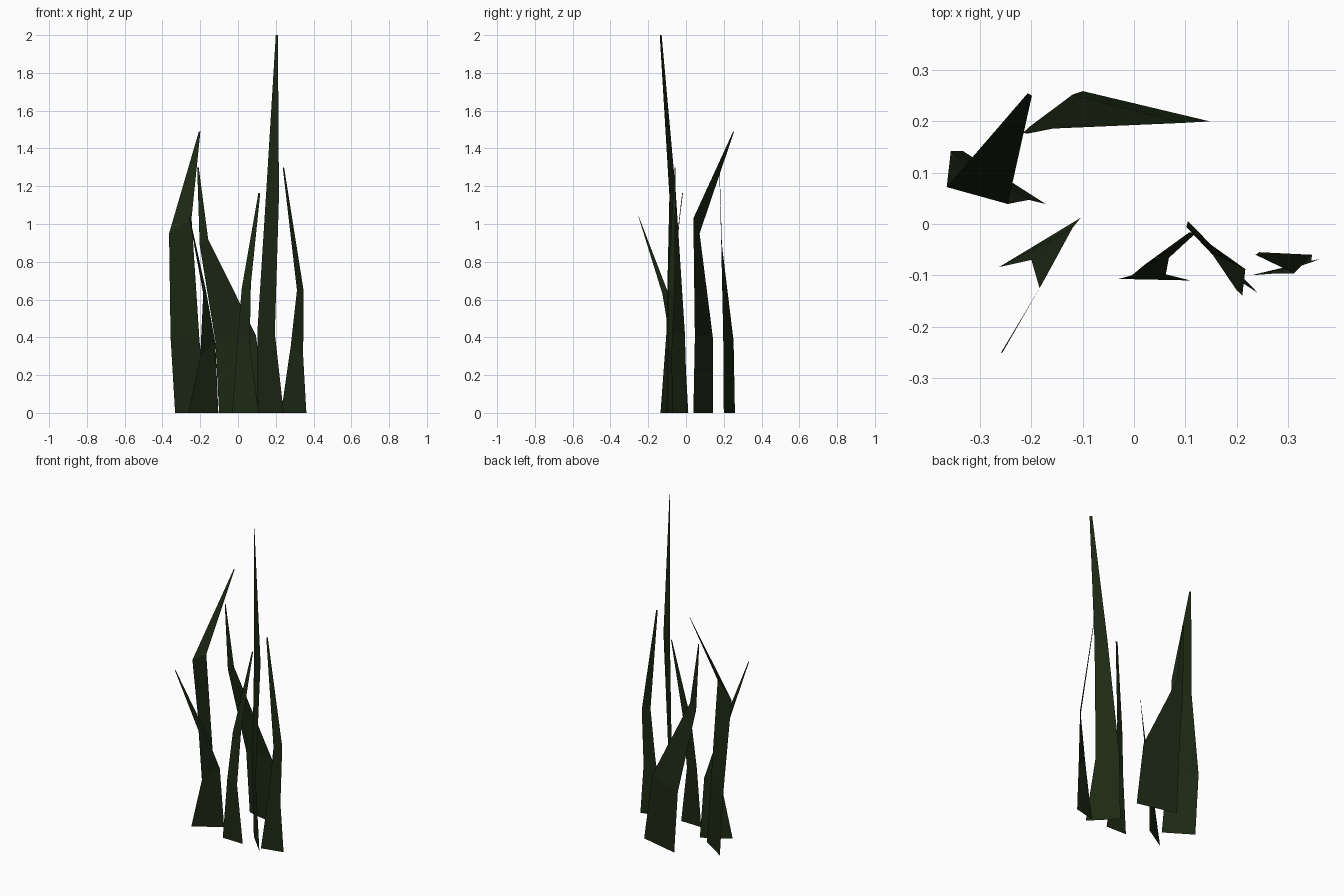
import bpy

green = bpy.data.materials.new("dark_green")
green.diffuse_color = (0.012, 0.022, 0.007, 1)


def blade(name, left, right):
    """Folded ribbon leaf: left and right edge points from root to tip, joined by flat quads."""
    n = len(left)
    faces = [(i, n + i, n + i + 1, i + 1) for i in range(n - 1)]
    mesh = bpy.data.meshes.new(name)
    mesh.from_pydata(left + right, [], faces)
    mesh.materials.append(green)
    obj = bpy.data.objects.new(name, mesh)
    bpy.context.collection.objects.link(obj)
    return obj


# Left blade, bending backwards
blade("left_grass_blade",
      [(-.333, .142, 0), (-.357, .142, .40), (-.365, .072, .95), (-.207, .255, 1.49)],
      [(-.172, .039, 0), (-.205, .047, .40), (-.246, .039, 1.03), (-.199, .250, 1.49)])

# Broad back blade, leaning left
blade("back_grass_blade",
      [(-.100, .259, 0), (-.120, .252, .38), (-.203, .190, .89), (-.216, .178, 1.30)],
      [(.148, .200, 0), (.095, .197, .41), (-.158, .186, .92), (-.208, .176, 1.30)])

# Short blade drooping to the front left
blade("front_left_grass_blade",
      [(-.263, -.084, 0), (-.200, -.070, .30), (-.184, -.125, .63), (-.260, -.252, 1.04)],
      [(-.104, .012, 0), (-.120, -.008, .37), (-.170, -.100, .65), (-.256, -.250, 1.04)])

# Middle blade, leaning right
blade("middle_grass_blade",
      [(-.030, -.107, 0), (-.004, -.100, .37), (.020, -.080, .66), (.108, -.016, 1.165)],
      [(.110, -.110, 0), (.062, -.098, .35), (.068, -.066, .68), (.118, -.020, 1.165)])

# Tallest blade
blade("tall_grass_blade",
      [(.105, .006, 0), (.102, -.006, .42), (.150, -.055, 1.18), (.200, -.129, 2)],
      [(.242, -.135, 0), (.195, -.104, .42), (.217, -.088, 1.15), (.211, -.139, 2)])

# Right blade, leaning back to the centre
blade("right_grass_blade",
      [(.228, -.100, 0), (.280, -.096, .36), (.312, -.096, .65), (.237, -.060, 1.30)],
      [(.362, -.068, 0), (.345, -.075, .30), (.347, -.060, .65), (.244, -.055, 1.30)])
